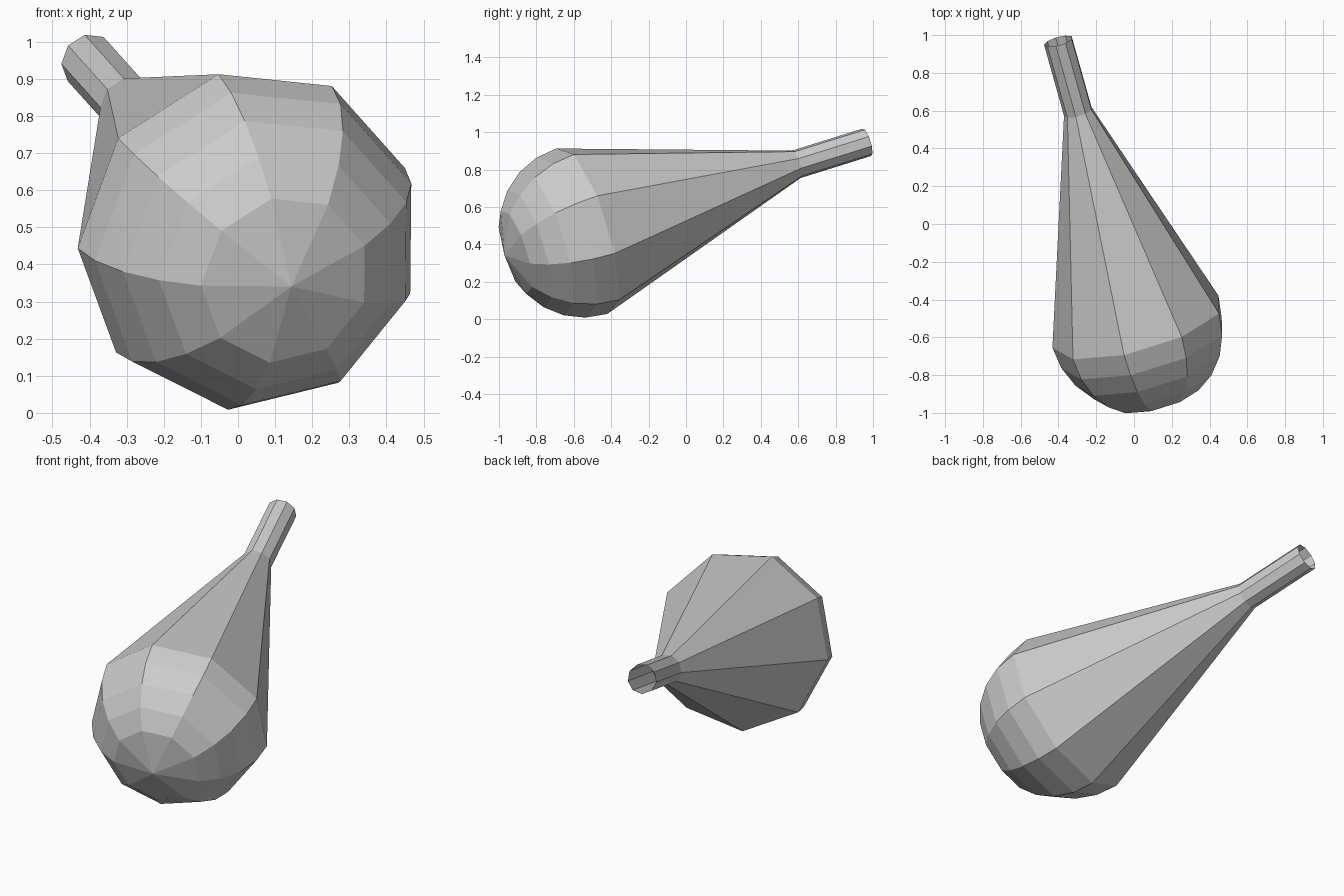
import bpy, bmesh, math
from mathutils import Vector

if "Cube" in bpy.data.objects:
    bpy.data.objects.remove(bpy.data.objects["Cube"])

SIDES = 9
R = 0.47                                   # bulb radius
TUBE_R = 0.078
center = Vector((0.022, -0.537, 0.476))    # bulb centre
axis = Vector((-0.259, 0.922, 0.288)).normalized()
# direction of the first lengthwise edge, square to the axis
u = Vector((-0.968, -0.256, -0.07))
u = (u - axis * u.dot(axis)).normalized()
v = axis.cross(u)

# profile: (distance along axis, radius), from bulb to open tube end
profile = [(-R * math.cos(math.radians(a)), R * math.sin(math.radians(a)))
           for a in (30, 45, 60, 75, 90)]
profile += [(1.225, TUBE_R), (1.632, TUBE_R)]

bm = bmesh.new()
rings = []
for t, r in profile:
    ring = []
    for i in range(SIDES):
        a = math.tau * i / SIDES
        ring.append(bm.verts.new(center + axis * t + (u * math.cos(a) + v * math.sin(a)) * r))
    rings.append(ring)

# bulb pole fan
pole = bm.verts.new(center - axis * R)
for i in range(SIDES):
    bm.faces.new((pole, rings[0][(i + 1) % SIDES], rings[0][i]))

# bulb, taper and tube walls
for a, b in zip(rings, rings[1:]):
    for i in range(SIDES):
        j = (i + 1) % SIDES
        bm.faces.new((a[i], a[j], b[j], b[i]))
bm.normal_update()

mesh = bpy.data.meshes.new("bulb_with_tube")
bm.to_mesh(mesh)
bm.free()
obj = bpy.data.objects.new("bulb_with_tube", mesh)
bpy.context.collection.objects.link(obj)
